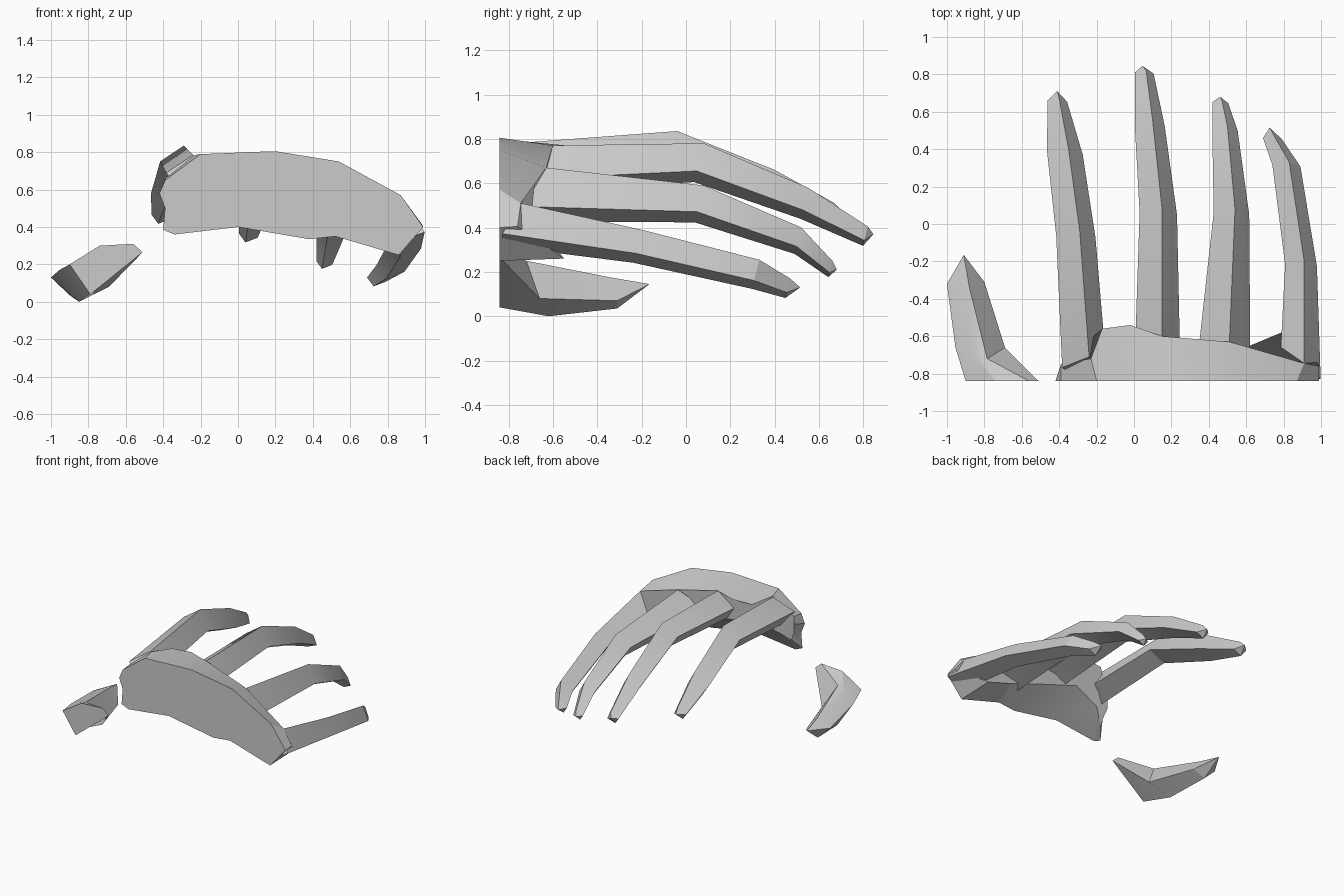
import bpy
import bmesh
from math import radians

default_cube = bpy.data.objects.get("Cube")
if default_cube:
    bpy.data.objects.remove(default_cube, do_unlink=True)

# One plain grey for the whole hand
grey = bpy.data.materials.new("light_grey")
grey.use_nodes = True
grey_value = (0.6, 0.6, 0.6, 1)
grey.diffuse_color = grey_value
for node in grey.node_tree.nodes:
    if node.type == 'BSDF_PRINCIPLED':
        node.inputs["Base Color"].default_value = grey_value

CUT_Y = -0.84  # plane where the hand is cut off


def loft(name, rings, tip=None):
    """Bridge matching rings of points, cap the start, close the end."""
    bm = bmesh.new()
    loops = [[bm.verts.new(point) for point in ring] for ring in rings]
    count = len(loops[0])
    for near, far in zip(loops, loops[1:]):
        for i in range(count):
            j = (i + 1) % count
            bm.faces.new((near[i], near[j], far[j], far[i]))
    bm.faces.new(list(reversed(loops[0])))
    if tip:
        end = bm.verts.new(tip)
        for i in range(count):
            bm.faces.new((loops[-1][i], loops[-1][(i + 1) % count], end))
    else:
        bm.faces.new(loops[-1])
    bmesh.ops.recalc_face_normals(bm, faces=bm.faces[:])
    mesh = bpy.data.meshes.new(name)
    bm.to_mesh(mesh)
    bm.free()
    mesh.materials.append(grey)
    part = bpy.data.objects.new(name, mesh)
    bpy.context.collection.objects.link(part)
    bpy.ops.object.select_all(action='DESELECT')
    part.select_set(True)
    bpy.context.view_layer.objects.active = part
    bpy.ops.object.shade_smooth_by_angle(angle=radians(20))
    return part


# Finger cross-section, measured from its upper ridge: the top slopes down
# to the model's right, the other side is steep
SECTION = ((-0.12, -0.08), (0, 0), (0.08, -0.125), (-0.05, -0.175))


def finger(name, tip, stations):
    """Sweep the section along ridge stations given as x, y, z, scale."""
    rings = []
    for index, (x, y, z, scale) in enumerate(stations):
        shear = 0.25 if index else 0.6
        rings.append([
            (x + across * scale, max(y + shear * up * scale, CUT_Y), z + up * scale)
            for across, up in SECTION])
    return loft(name, rings, tip)


# Four fingers, knuckle to tip
finger("index_finger", (-0.41, 0.71, 0.47), [
    (-0.24, -0.71, 0.785, 1.2),
    (-0.29, -0.04, 0.835, 1.05),
    (-0.35, 0.4, 0.66, 0.95),
    (-0.4, 0.67, 0.51, 0.53),
])
finger("middle_finger", (0.045, 0.845, 0.37), [
    (0.15, -0.6, 0.77, 1.2),
    (0.15, 0.08, 0.78, 1),
    (0.1, 0.55, 0.58, 0.8),
    (0.065, 0.82, 0.405, 0.5),
])
finger("ring_finger", (0.46, 0.68, 0.21), [
    (0.51, -0.63, 0.67, 1.4),
    (0.54, 0.08, 0.59, 0.95),
    (0.5, 0.52, 0.4, 0.68),
    (0.47, 0.66, 0.25, 0.42),
])
finger("little_finger", (0.725, 0.515, 0.13), [
    (0.91, -0.745, 0.51, 1.1),
    (0.91, -0.2, 0.39, 0.85),
    (0.83, 0.33, 0.255, 0.75),
    (0.75, 0.47, 0.17, 0.5),
])

# Palm slab: front x, front z, back x, back y, back z around the outline
palm_outline = [
    (-0.42, 0.58, -0.39, -0.75, 0.6),
    (-0.39, 0.65, -0.39, -0.75, 0.66),
    (-0.2, 0.79, -0.23, -0.72, 0.785),
    (-0.1, 0.793, -0.17, -0.56, 0.765),
    (0.05, 0.8, -0.02, -0.54, 0.77),
    (0.2, 0.805, 0.15, -0.6, 0.77),
    (0.54, 0.75, 0.51, -0.63, 0.67),
    (0.87, 0.57, 0.91, -0.745, 0.51),
    (0.99, 0.4, 0.99, -0.76, 0.405),
    (0.86, 0.25, 0.86, -0.55, 0.26),
    (0.52, 0.35, 0.55, -0.68, 0.42),
    (0.38, 0.335, 0.3, -0.66, 0.5),
    (0, 0.4, 0, -0.62, 0.58),
    (-0.34, 0.36, -0.25, -0.7, 0.54),
    (-0.4, 0.385, -0.35, -0.78, 0.46),
    (-0.39, 0.5, -0.37, -0.78, 0.52),
]
loft("palm", [
    [(fx, CUT_Y, fz) for fx, fz, bx, by, bz in palm_outline],
    [(bx, by, bz) for fx, fz, bx, by, bz in palm_outline],
])

# Thumb, a separate piece cut by the same plane
loft("thumb", [
    [(x, CUT_Y, z) for x, z in
     ((-0.9, 0.2), (-0.74, 0.3), (-0.56, 0.31), (-0.51, 0.265), (-0.79, 0.04))],
    [(-0.955, -0.66, 0.17), (-0.86, -0.69, 0.22), (-0.785, -0.72, 0.25),
     (-0.69, -0.66, 0.08), (-0.85, -0.62, 0)],
    [(-1, -0.32, 0.13), (-0.95, -0.33, 0.155), (-0.88, -0.34, 0.175),
     (-0.8, -0.31, 0.07), (-0.9, -0.31, 0.035)],
], tip=(-0.91, -0.165, 0.145))
